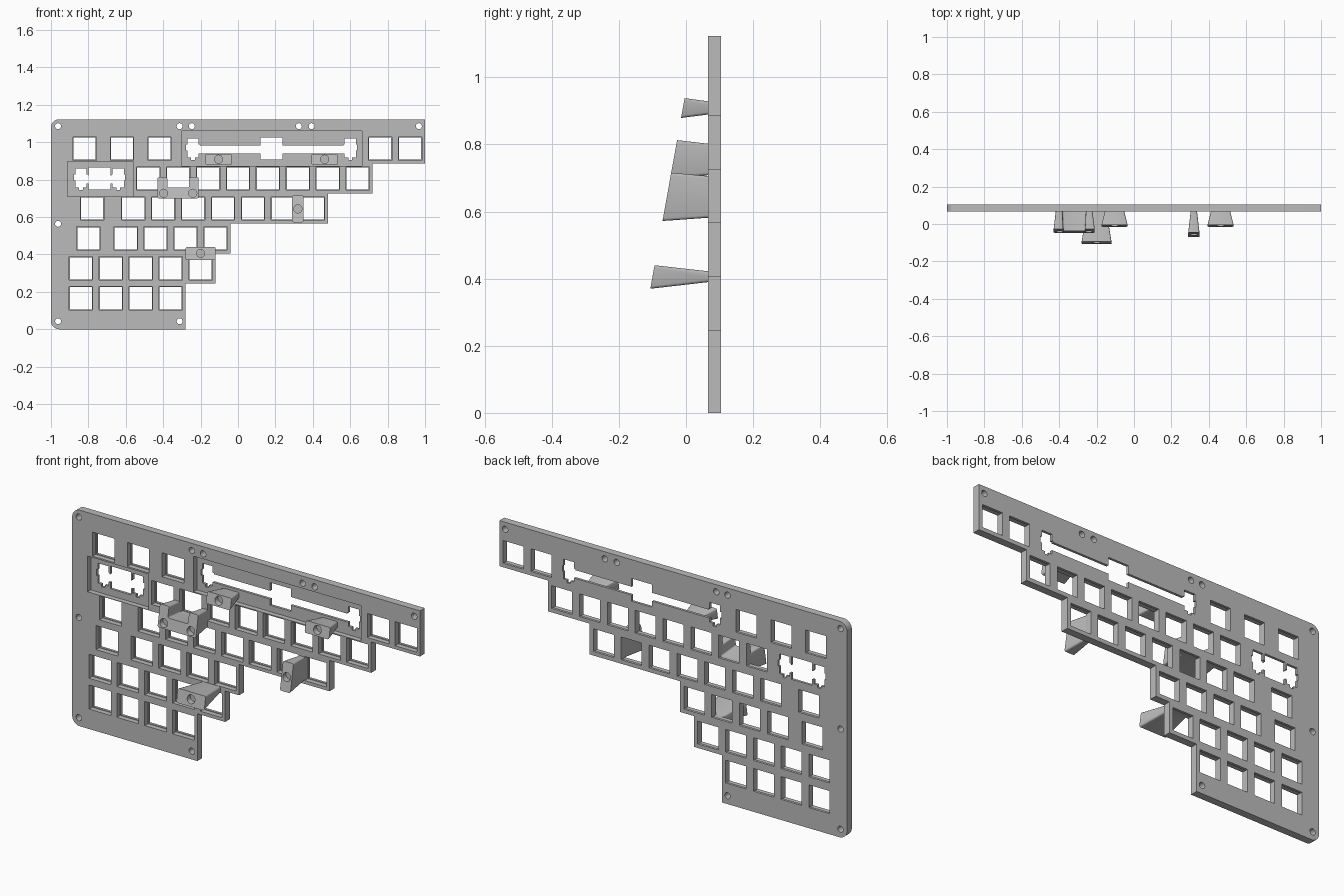
import bpy, bmesh, math

if "Cube" in bpy.data.objects:
    bpy.data.objects.remove(bpy.data.objects["Cube"], do_unlink=True)

U = 0.16                       # key pitch
LEFT = -0.92                   # left edge of the key grid
ROW_Z = [0.966 - U * i for i in range(6)]
FRONT, LEDGE, BACK = 0.066, 0.092, 0.105

grey = bpy.data.materials.new("plain grey")
grey.use_nodes = True
grey.diffuse_color = (0.5, 0.5, 0.5, 1)
grey.node_tree.nodes["Principled BSDF"].inputs["Base Color"].default_value = (0.5, 0.5, 0.5, 1)


def rect(x0, x1, z0, z1):
    return [(x0, z0), (x1, z0), (x1, z1), (x0, z1)]


def square(x, z, size):
    h = size / 2
    return rect(x - h, x + h, z - h, z + h)


def arc(x, z, r, start, end, n):
    angles = [math.radians(start + (end - start) * i / n) for i in range(n + 1)]
    return [(x + r * math.cos(a), z + r * math.sin(a)) for a in angles]


def circle(x, z, r, n=24):
    return arc(x, z, r, 0, 360, n)[:-1]


def loft(bm, front, back, y_front, y_back, bevel=0):
    """Join a front outline to a back outline; y_front is a function of z."""
    f = [bm.verts.new((x, y_front(z), z)) for x, z in front]
    b = [bm.verts.new((x, y_back, z)) for x, z in back]
    bm.faces.new(f)
    bm.faces.new(b[::-1])
    for i in range(len(f)):
        j = (i + 1) % len(f)
        bm.faces.new((f[j], f[i], b[i], b[j]))
    bmesh.ops.recalc_face_normals(bm, faces=bm.faces[:])
    if bevel:
        edges = [bm.edges.get((p, q)) for p, q in zip(f, b)]
        bmesh.ops.bevel(bm, geom=edges, offset=bevel, segments=3,
                        profile=0.5, affect='EDGES', clamp_overlap=True)


def to_object(name, bm):
    mesh = bpy.data.meshes.new(name)
    bm.to_mesh(mesh)
    bm.free()
    mesh.materials.append(grey)
    obj = bpy.data.objects.new(name, mesh)
    bpy.context.scene.collection.objects.link(obj)
    return obj


def prisms(name, outlines, y0, y1):
    bm = bmesh.new()
    for o in outlines:
        loft(bm, o, o, lambda z: y0, y1)
    return to_object(name, bm)


def activate(obj):
    bpy.ops.object.select_all(action='DESELECT')
    obj.select_set(True)
    bpy.context.view_layer.objects.active = obj


def cut(obj, outlines, y0, y1):
    cutter = prisms("cutter", outlines, y0, y1)
    cutter.hide_render = True
    mod = obj.modifiers.new("cut", 'BOOLEAN')
    mod.operation = 'DIFFERENCE'
    mod.solver = 'EXACT'
    mod.object = cutter
    activate(obj)
    bpy.ops.object.modifier_apply(modifier=mod.name)
    bpy.data.objects.remove(cutter, do_unlink=True)


def smooth(obj):
    activate(obj)
    bpy.ops.object.shade_smooth_by_angle(angle=math.radians(30))


# Key centres: widths of each row in key units, the wide stabilised keys apart
rows = [[1.25] * 3 + [6.25] + [1] * 2, [2.25] + [1] * 8, [1.75] + [1] * 7,
        [1.5] + [1] * 4, [1] * 5, [1] * 4]
keys, wide_keys, row_ends = [], [], []
for widths, z in zip(rows, ROW_Z):
    x = LEFT
    for w in widths:
        (wide_keys if w > 2 else keys).append((x + w * U / 2, z))
        x += w * U
    row_ends.append(x)

# Stepped plate with rounded left corners
TOP, R = 1.123, 0.045
outline = arc(-1 + R, R, R, 270, 180, 8) + arc(-1 + R, TOP - R, R, 180, 90, 8)
outline.append((1, TOP))
for i, (end, z) in enumerate(zip(row_ends, ROW_Z)):
    low = 0 if i == 5 else z - U / 2
    if i:
        outline.append((end, ROW_Z[i - 1] - U / 2))
    outline.append((end, low))
plate = prisms("plate", [outline], FRONT, BACK)

# Recesses on the front, leaving a thin ledge behind
recesses = [square(x, z, 0.125) for x, z in keys]
recesses += [rect(-0.301, 0.662, 0.874, 1.059), rect(-0.911, -0.561, 0.711, 0.896)]
cut(plate, recesses, -0.2, LEDGE)


# Switch openings, stabiliser openings and screw holes
def stabiliser(x, z):
    half = [(0.01, -0.062), (0.01, -0.048), (0.03, -0.048), (0.03, -0.01),
            (0.037, -0.01), (0.037, 0.022), (0.03, 0.022), (0.03, 0.055)]
    return ([(x + a, z + b) for a, b in half]
            + [(x - a, z + b) for a, b in reversed(half)])


stab_offsets = [0.42, 0.1]
holes = [square(x, z, 0.118) for x, z in keys + wide_keys]
for (x, z), d in zip(wide_keys, stab_offsets):
    holes += [stabiliser(x - d, z), stabiliser(x + d, z)]
screws = [(x, 1.086) for x in (-0.962, -0.312, -0.247, 0.325, 0.394, 0.967)]
screws += [(-0.962, 0.564), (-0.962, 0.043), (-0.312, 0.043)]
holes += [circle(x, z, 0.016) for x, z in screws]
cut(plate, holes, -0.2, 0.3)

# Slots joining the stabiliser openings
cut(plate, [rect(x - d, x + d, z - 0.027, z + 0.016)
            for (x, z), d in zip(wide_keys, stab_offsets)], -0.25, 0.35)
smooth(plate)


# Feet flare out from the plate and end on one sloping plane
def slope(z):
    return 0.18 * z - 0.173


def foot(name, front, back, sockets, y_back=0.085):
    bm = bmesh.new()
    loft(bm, front, back, slope, y_back, bevel=0.008)
    obj = to_object(name, bm)
    z = sockets[0][1]
    cut(obj, [circle(x, zz, 0.022) for x, zz in sockets], slope(z) - 0.1, slope(z) + 0.025)
    smooth(obj)


for name, x in (("upper_foot_right", -0.104), ("upper_foot_left", 0.463)):
    foot(name, rect(x - 0.07, x + 0.07, 0.879, 0.938),
         rect(x - 0.045, x + 0.045, 0.893, 0.925), [(x, 0.909)], LEDGE + 0.002)

foot("upright_foot", rect(0.29, 0.35, 0.572, 0.716),
     rect(0.305, 0.335, 0.583, 0.704), [(0.32, 0.644)])

foot("lower_foot", rect(-0.28, -0.12, 0.37, 0.44),
     rect(-0.25, -0.15, 0.392, 0.42), [(-0.2, 0.406)])


# U-shaped foot straddling one key opening
def u_shape(x, outer, inner, low, mid, high):
    half = [(outer, low), (outer, high), (inner, high), (inner, mid)]
    return ([(x + a, z) for a, z in half]
            + [(x - a, z) for a, z in reversed(half)])


foot("u_foot", u_shape(-0.32, 0.11, 0.058, 0.7, 0.757, 0.813),
     u_shape(-0.32, 0.096, 0.064, 0.71, 0.742, 0.8),
     [(-0.398, 0.727), (-0.242, 0.727)])
